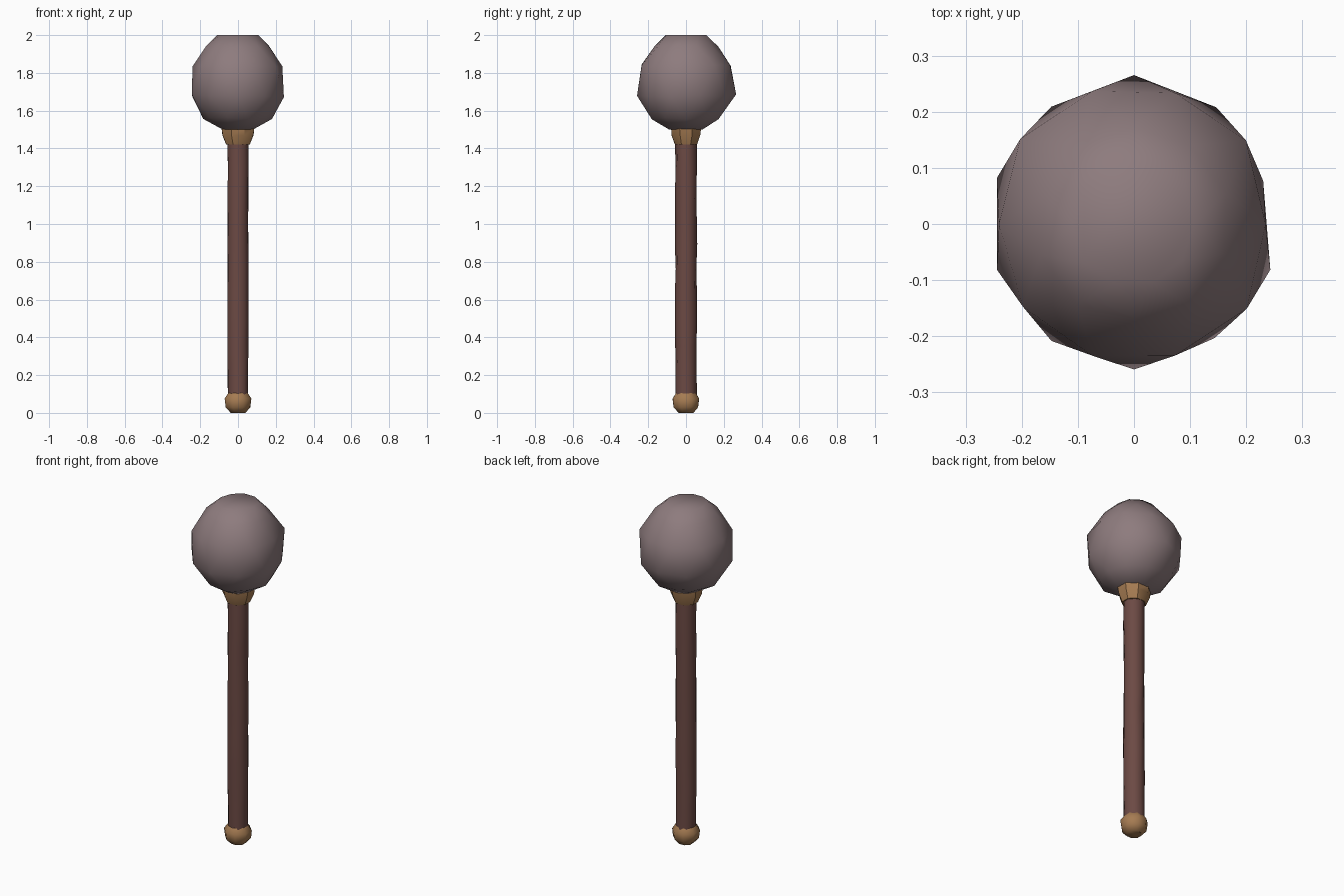
import bpy, bmesh, math, random

if "Cube" in bpy.data.objects:
    bpy.data.objects.remove(bpy.data.objects["Cube"])

random.seed(4)


def material(name, rgb):
    m = bpy.data.materials.new(name)
    m.diffuse_color = (*rgb, 1)
    m.use_nodes = True
    m.node_tree.nodes["Principled BSDF"].inputs["Base Color"].default_value = m.diffuse_color
    return m


stone = material("grey stone", (0.27, 0.20, 0.208))
wood = material("dark red wood", (0.15, 0.068, 0.058))
brass = material("tan brass", (0.38, 0.20, 0.085))


def lathe(name, rings, sides, mat, jitter=0.0, twist=0.0, sy=1.0, angle=60):
    """Stack rings of (z, radius); uneven by jitter, each turned by twist."""
    bm = bmesh.new()
    loops = []
    for i, (z, r) in enumerate(rings):
        inner = 0 < i < len(rings) - 1
        loop = []
        for k in range(sides):
            a = 2 * math.pi * (k + 0.5 + i * twist) / sides
            rr = r * (1 + random.uniform(-jitter, jitter))
            dz = random.uniform(-jitter, jitter) * r if inner else 0
            loop.append(bm.verts.new((rr * math.cos(a), rr * math.sin(a) * sy, z + dz)))
        loops.append(loop)
    for lo, hi in zip(loops, loops[1:]):
        for k in range(sides):
            n = (k + 1) % sides
            if twist:
                # triangles between staggered rings
                bm.faces.new((lo[k], lo[n], hi[k]))
                bm.faces.new((lo[n], hi[n], hi[k]))
            else:
                bm.faces.new((lo[k], lo[n], hi[n], hi[k]))
    bm.faces.new(loops[0][::-1])
    bm.faces.new(loops[-1])
    bmesh.ops.recalc_face_normals(bm, faces=bm.faces)
    me = bpy.data.meshes.new(name)
    bm.to_mesh(me)
    bm.free()
    ob = bpy.data.objects.new(name, me)
    bpy.context.collection.objects.link(ob)
    me.materials.append(mat)
    bpy.ops.object.select_all(action='DESELECT')
    ob.select_set(True)
    bpy.context.view_layer.objects.active = ob
    bpy.ops.object.shade_smooth_by_angle(angle=math.radians(angle))
    return ob


# Rough faceted ball
lathe("head", [(1.50, 0.085), (1.56, 0.18), (1.68, 0.25), (1.84, 0.242), (1.94, 0.17), (2.0, 0.11)],
      10, stone, jitter=0.035, twist=0.5, sy=1.03)

# Long, slightly uneven shaft
lathe("handle", [(0.08 + 1.36 * i / 10, 0.057) for i in range(11)], 10, wood, jitter=0.05)

# Flared collar under the head
lathe("collar", [(1.42, 0.067), (1.47, 0.088), (1.51, 0.093)], 8, brass, jitter=0.02, sy=0.93, angle=40)

# Rounded end cap
lathe("pommel", [(0.0, 0.042), (0.03, 0.07), (0.075, 0.076), (0.105, 0.056)], 8, brass, jitter=0.02, angle=50)
